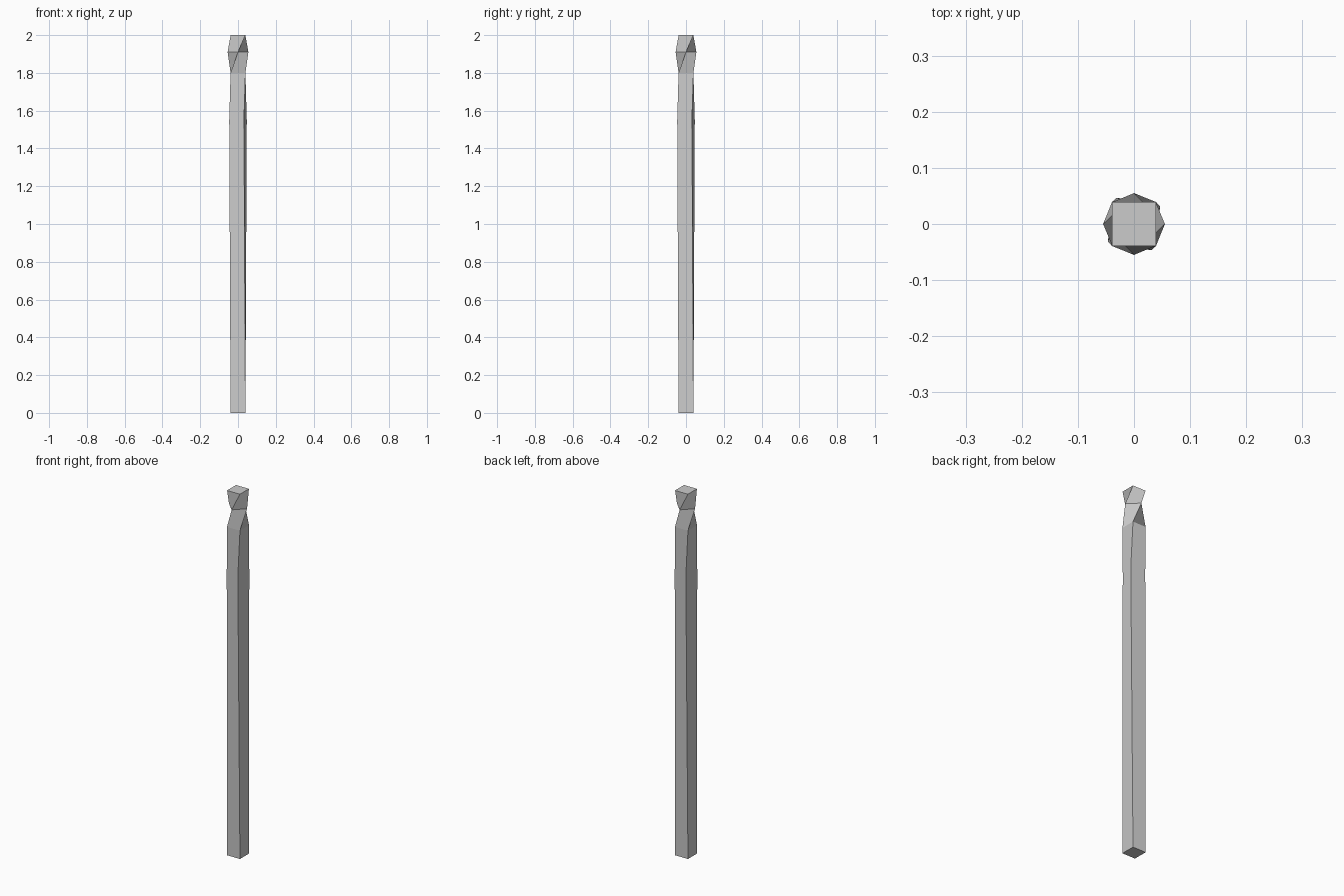
import bpy, bmesh
from math import radians, cos, sin

if "Cube" in bpy.data.objects:
    bpy.data.objects.remove(bpy.data.objects["Cube"])

# Square post: (height, corner radius, twist in degrees) of each ring
RINGS = [
    (0.00, 0.0555, 0),     # foot
    (1.55, 0.0560, -11),   # slight twist of the shaft
    (1.80, 0.0555, 0),     # neck
    (1.91, 0.0550, 45),    # quarter-turn of the head, halfway
    (2.00, 0.0550, 90),    # flat top
]


def ring(bm, z, radius, twist):
    angles = [radians(45 + 90 * i + twist) for i in range(4)]
    return [bm.verts.new((radius * cos(a), radius * sin(a), z)) for a in angles]


bm = bmesh.new()
rings = [ring(bm, *r) for r in RINGS]

# Sides between neighbouring rings
for low, high in zip(rings, rings[1:]):
    for i in range(4):
        j = (i + 1) % 4
        bm.faces.new((low[i], low[j], high[j], high[i]))

# End caps
bm.faces.new(rings[0][::-1])
bm.faces.new(rings[-1])

mesh = bpy.data.meshes.new("twisted_post")
bm.to_mesh(mesh)
bm.free()
post = bpy.data.objects.new("twisted_post", mesh)
bpy.context.collection.objects.link(post)
